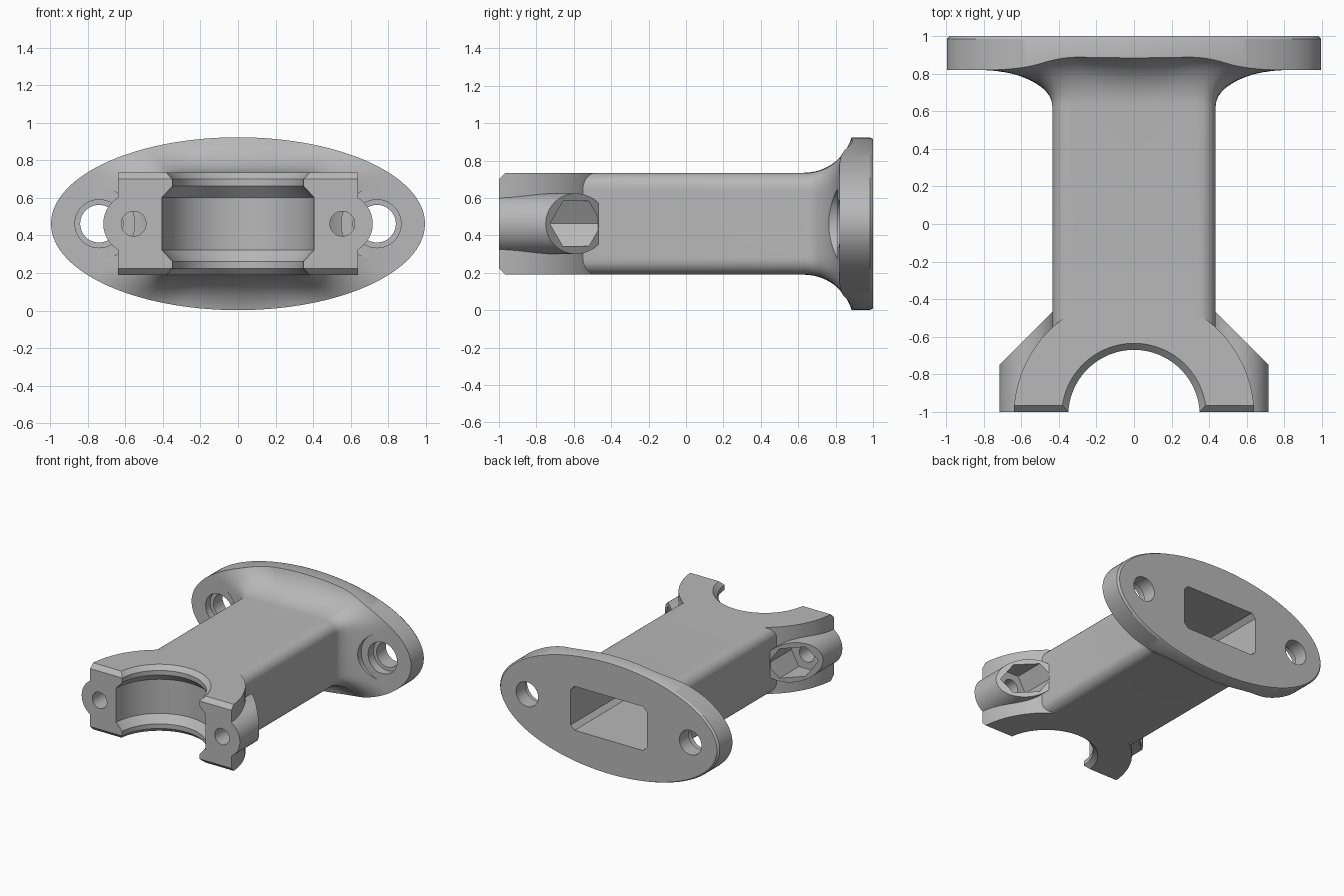
import bpy, bmesh, math
from mathutils import Vector

cube = bpy.data.objects.get("Cube")
if cube:
    bpy.data.objects.remove(cube, do_unlink=True)

MID = 0.4625                      # height of the symmetry plane
TUBE_X, TUBE_Z, TUBE_R = 0.435, 0.2725, 0.085
CLAMP_Y = -1.02                   # clamp bore axis

grey = bpy.data.materials.new("plain grey")
grey.use_nodes = True
colour = (0.48, 0.48, 0.48, 1)
grey.diffuse_color = colour
grey.node_tree.nodes["Principled BSDF"].inputs["Base Color"].default_value = colour


def finish(bm, name):
    bmesh.ops.recalc_face_normals(bm, faces=bm.faces)
    mesh = bpy.data.meshes.new(name)
    bm.to_mesh(mesh)
    bm.free()
    mesh.materials.append(grey)
    obj = bpy.data.objects.new(name, mesh)
    bpy.context.collection.objects.link(obj)
    return obj


def loft(rings):
    """Skin a list of closed point rings and cap both ends."""
    bm = bmesh.new()
    loops = [[bm.verts.new(p) for p in ring] for ring in rings]
    n = len(loops[0])
    for a, b in zip(loops, loops[1:]):
        for i in range(n):
            j = (i + 1) % n
            bm.faces.new((a[i], a[j], b[j], b[i]))
    bm.faces.new(loops[0])
    bm.faces.new(loops[-1])
    return bm


def lathe(profile, centre, axis, sides=64):
    """Turn (radius, height) pairs around the y or z axis."""
    c = Vector(centre)
    rings = []
    for r, h in profile:
        ring = []
        for i in range(sides):
            a = math.tau * i / sides
            u, v = r * math.cos(a), r * math.sin(a)
            ring.append(c + Vector((u, h, v) if axis == "y" else (u, v, h)))
        rings.append(ring)
    return loft(rings)


def slice_off(bm, point, normal):
    geom = bm.verts[:] + bm.edges[:] + bm.faces[:]
    bmesh.ops.bisect_plane(bm, geom=geom, plane_co=point, plane_no=normal, clear_outer=True)
    bmesh.ops.holes_fill(bm, edges=[e for e in bm.edges if e.is_boundary], sides=0)


def tube_scale(x, z):
    """Scale that brings a point in from the flange rim to the tube outline."""
    lo, hi = 0.0, 1.0
    for _ in range(30):
        s = (lo + hi) / 2
        qx = abs(x) * s - TUBE_X + TUBE_R
        qz = abs(z) * s - TUBE_Z + TUBE_R
        d = math.hypot(max(qx, 0), max(qz, 0)) + min(max(qx, qz), 0) - TUBE_R
        lo, hi = (s, hi) if d < 0 else (lo, s)
    return lo


# Tube flaring into the elliptical flange
SIDES, STEPS = 144, 18
rim = [(0.995 * math.cos(math.tau * i / SIDES), 0.46 * math.sin(math.tau * i / SIDES))
       for i in range(SIDES)]
scales = [tube_scale(x, z) for x, z in rim]
rings = [[(x * s, -0.8, MID + z * s) for (x, z), s in zip(rim, scales)]]
for k in range(STEPS + 1):
    t = (k / STEPS) ** 1.7
    ring = []
    for (x, z), s in zip(rim, scales):
        w = min(max((abs(x) - 0.3) / 0.5, 0), 1)
        w = w * w * (3 - 2 * w)
        run, rise = 0.26 + 0.14 * w, 0.265 - 0.075 * w
        f = s + (1 - s) * t
        d = min((f - s) * math.hypot(x, z) / run, 1)
        ring.append((x * f, 0.63 + rise * math.sqrt(1 - (1 - d) ** 2), MID + z * f))
    rings.append(ring)
for y, f in ((0.985, 1), (1.0, 0.985)):
    rings.append([(x * f, y, MID + z * f) for x, z in rim])
bracket = finish(loft(rings), "mounting_bracket")


def combine(bm, name, operation):
    tool = finish(bm, name)
    tool.hide_render = True
    mod = bracket.modifiers.new(name, "BOOLEAN")
    mod.operation, mod.solver, mod.object = operation, "EXACT", tool
    bpy.context.view_layer.update()
    graph = bpy.context.evaluated_depsgraph_get()
    mesh = bpy.data.meshes.new_from_object(bracket.evaluated_get(graph))
    bracket.modifiers.clear()
    bracket.data = mesh
    bpy.data.objects.remove(tool, do_unlink=True)


# Half-round clamp with chamfered front edges
clamp = lathe([(0.64, -TUBE_Z), (0.64, TUBE_Z)], (0, CLAMP_Y, MID), "z", 128)
slice_off(clamp, (0, -1, 0), (0, -1, 0))
for s in (-1, 1):
    slice_off(clamp, (0, -1, MID + s * 0.2375), (0, -1, s))
combine(clamp, "clamp", "UNION")

# Screw bosses with sloping backs
for s in (-1, 1):
    boss = lathe([(0.162, -1), (0.162, -0.3)], (s * 0.555, 0, MID), "y")
    slice_off(boss, (s * 0.717, -0.75, 0), (s, 1, 0))
    combine(boss, "screw_boss", "UNION")

# Grooved clamp bore
half = [(0.405, 0.14), (0.35, 0.20), (0.35, 0.2375), (0.4125, 0.30)]
bore = [(r, -h) for r, h in reversed(half)] + half
combine(lathe(bore, (0, CLAMP_Y, MID), "z", 128), "clamp_bore", "DIFFERENCE")

# Screw holes, nut pockets and flange holes
for s in (-1, 1):
    screw = (s * 0.555, 0, MID)
    combine(lathe([(0.066, -1.1), (0.066, -0.6)], screw, "y", 40), "screw_hole", "DIFFERENCE")
    combine(lathe([(0.139, -0.77), (0.139, -0.47)], screw, "y", 6), "nut_pocket", "DIFFERENCE")
    bolt = (s * 0.74, 0, MID)
    combine(lathe([(0.19, 0.55), (0.19, 0.81)], bolt, "y"), "spot_face", "DIFFERENCE")
    steps = [(0.128, 0.6), (0.128, 0.88), (0.1, 0.881), (0.1, 1.1)]
    combine(lathe(steps, bolt, "y"), "flange_hole", "DIFFERENCE")

# Hollow core open at the back, with clipped corners
hx, hz, c = 0.345, 0.18, 0.035
outline = []
for sx, sz in ((1, 1), (-1, 1), (-1, -1), (1, -1)):
    pair = [(sx * hx, sz * (hz - c)), (sx * (hx - c), sz * hz)]
    outline += pair if sx * sz > 0 else pair[::-1]
core = loft([[(x, y, MID + z) for x, z in outline] for y in (-0.45, 1.1)])
combine(core, "hollow_core", "DIFFERENCE")

bpy.ops.object.select_all(action="DESELECT")
bracket.select_set(True)
bpy.context.view_layer.objects.active = bracket
bpy.ops.object.shade_smooth_by_angle(angle=math.radians(28))
